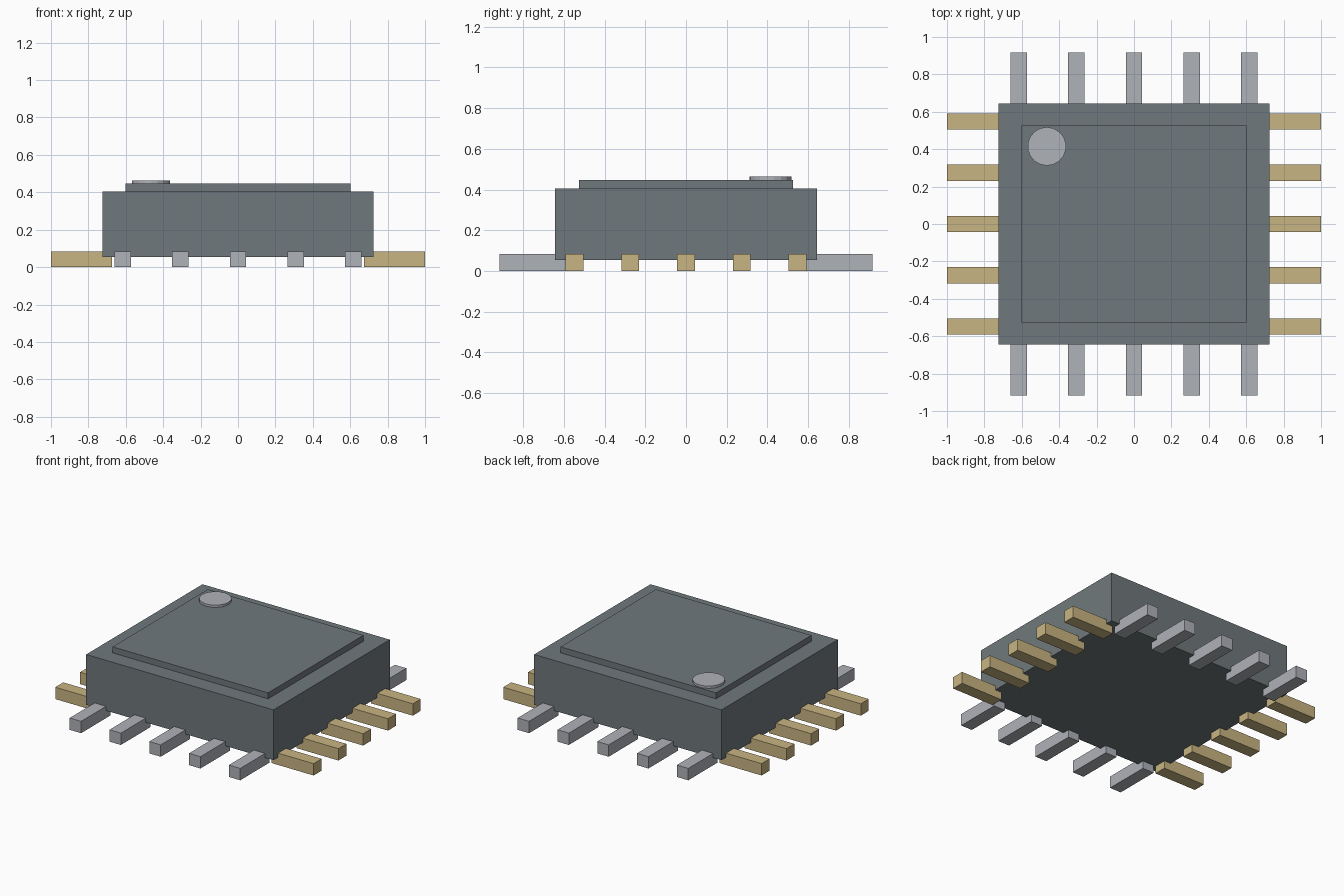
import bpy

cube = bpy.data.objects.get("Cube")
if cube:
    bpy.data.objects.remove(cube, do_unlink=True)


def material(name, rgb):
    mat = bpy.data.materials.new(name)
    mat.use_nodes = True
    color = (*rgb, 1.0)
    mat.diffuse_color = color
    mat.node_tree.nodes["Principled BSDF"].inputs["Base Color"].default_value = color
    return mat


def box(name, low, high, mat):
    center = [(a + b) / 2 for a, b in zip(low, high)]
    size = [b - a for a, b in zip(low, high)]
    bpy.ops.mesh.primitive_cube_add(size=1, location=center)
    obj = bpy.context.object
    obj.name = name
    obj.scale = size
    bpy.ops.object.transform_apply(location=False, rotation=False, scale=True)
    obj.data.materials.append(mat)
    return obj


slate = material("slate grey", (0.162, 0.191, 0.202))
silver = material("silver", (0.429, 0.445, 0.485))
gold = material("gold", (0.584, 0.462, 0.223))

# Package body and raised lid
BODY_TOP, LID_TOP = 0.405, 0.447
box("body", (-0.725, -0.643, 0.053), (0.725, 0.643, BODY_TOP), slate)
box("lid", (-0.602, -0.527, BODY_TOP), (0.602, 0.527, LID_TOP), slate)

# Round orientation marker in the back right corner of the lid
bpy.ops.mesh.primitive_cylinder_add(vertices=18, radius=0.103, depth=0.016,
                                    location=(-0.466, 0.415, LID_TOP + 0.008))
marker = bpy.context.object
marker.name = "orientation_marker"
marker.data.materials.append(silver)

# Five contact pins along each side, tucked slightly under the body edge
PIN_TOP, HALF = 0.083, 0.044
for i in range(-2, 3):
    for side, sign in (("left", 1), ("right", -1)):
        y = i * 0.274
        x0, x1 = sorted((sign * 0.675, sign * 1.0))
        box(f"{side}_pin_{i + 3}", (x0, y - HALF, 0), (x1, y + HALF, PIN_TOP), gold)
    for side, sign in (("back", 1), ("front", -1)):
        x = i * 0.308
        y0, y1 = sorted((sign * 0.593, sign * 0.918))
        box(f"{side}_pin_{i + 3}", (x - HALF, y0, 0), (x + HALF, y1, PIN_TOP), silver)
